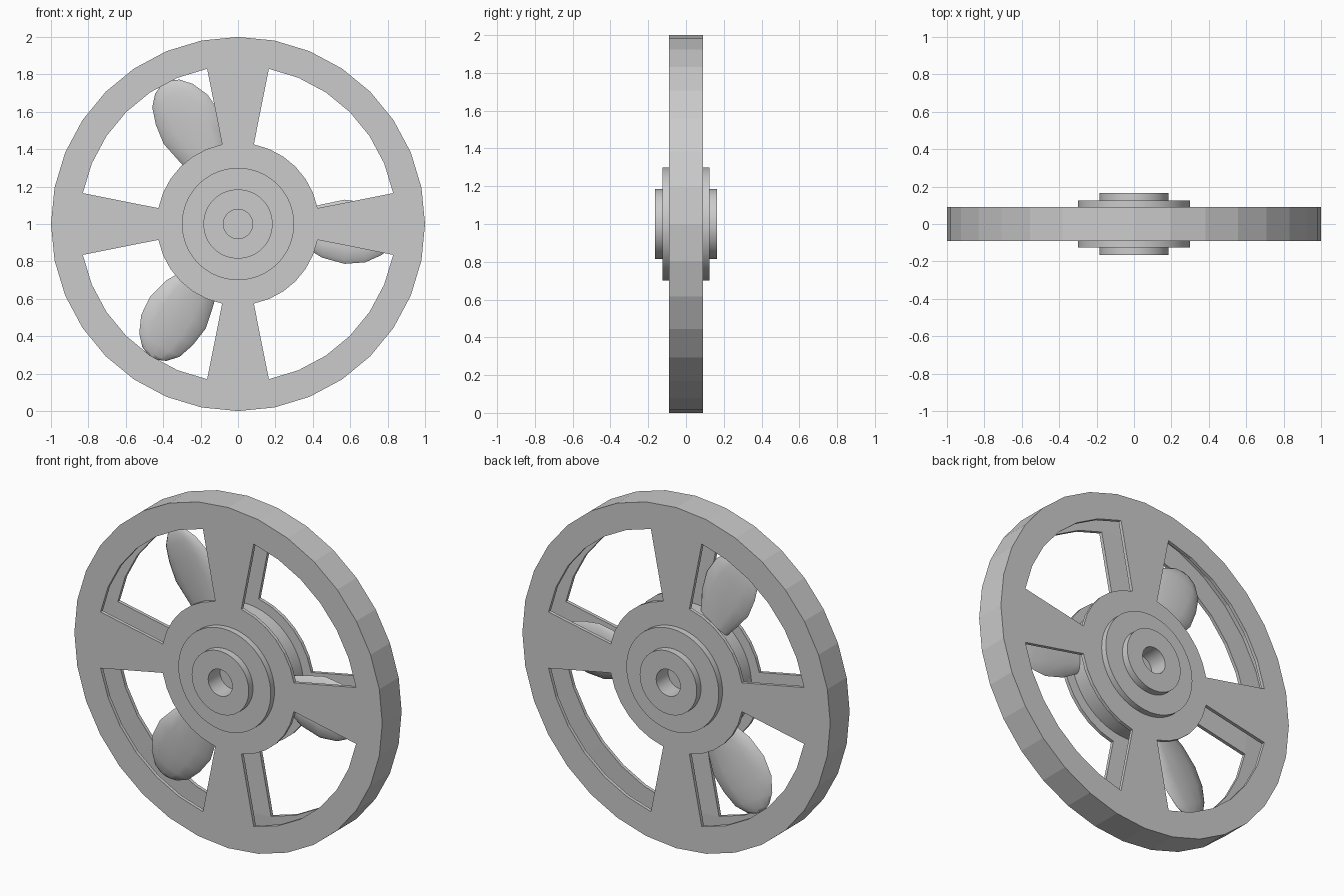
import bpy, bmesh
from math import sin, cos, pi, radians

if "Cube" in bpy.data.objects:
    bpy.data.objects.remove(bpy.data.objects["Cube"])

CZ = 1.0      # axle height
SIDES = 32    # facets of the casing


def finish(name, bm, smooth=None):
    me = bpy.data.meshes.new(name)
    bm.to_mesh(me)
    bm.free()
    ob = bpy.data.objects.new(name, me)
    bpy.context.collection.objects.link(ob)
    if smooth:
        bpy.ops.object.select_all(action='DESELECT')
        ob.select_set(True)
        bpy.context.view_layer.objects.active = ob
        bpy.ops.object.shade_smooth_by_angle(angle=radians(smooth))
    return ob


def lathe(name, profile, seg=64):
    """Spin (radius, y) points about the y axis through the axle."""
    bm = bmesh.new()
    rings = []
    for r, y in profile:
        if r == 0:
            rings.append([bm.verts.new((0, y, CZ))] * seg)
        else:
            rings.append([bm.verts.new((r * cos(2 * pi * i / seg), y, CZ + r * sin(2 * pi * i / seg)))
                          for i in range(seg)])
    for a, b in zip(rings, rings[1:]):
        for i in range(seg):
            j = (i + 1) % seg
            bm.faces.new(list(dict.fromkeys((a[i], b[i], b[j], a[j]))))
    bmesh.ops.recalc_face_normals(bm, faces=bm.faces)
    return finish(name, bm, 30)


# casing: two four-spoked plates joined by the outer band
bm = bmesh.new()
radii = (0.28, 0.434, 0.846, 1.0)
step = 2 * pi / SIDES
sides = []
for y in (-0.09, 0.09):
    rings = [[bm.verts.new((r * cos(i * step), y, CZ + r * sin(i * step)))
              for i in range(SIDES)] for r in radii]
    sides.append(rings)
    for k in range(3):
        for i in range(SIDES):
            if k == 1 and i % 8 not in (0, 7):   # window openings
                continue
            j = (i + 1) % SIDES
            quad = [rings[k][i], rings[k + 1][i], rings[k + 1][j], rings[k][j]]
            bm.faces.new(quad if y < 0 else quad[::-1])
front, back = sides[0][3], sides[1][3]
for i in range(SIDES):
    j = (i + 1) % SIDES
    bm.faces.new((front[i], back[i], back[j], front[j]))
bmesh.ops.delete(bm, geom=[v for v in bm.verts if not v.link_faces], context='VERTS')
casing = finish("spoked_casing", bm)
mod = casing.modifiers.new("thickness", 'SOLIDIFY')
mod.thickness = 0.02
mod.offset = -1

# stepped hub caps with a blind axle hole
for name, s in (("front_hub_cap", -1), ("back_hub_cap", 1)):
    lathe(name, [(0, s * 0.055), (0.078, s * 0.055), (0.078, s * 0.165), (0.185, s * 0.165),
                 (0.185, s * 0.125), (0.3, s * 0.125), (0.3, s * 0.075)])

# rotor drum between the plates
lathe("rotor_drum", [(0.08, -0.065), (0.38, -0.065), (0.38, 0.065), (0.08, 0.065)])

# blades: radius, lower edge, upper edge, half thickness
STATIONS = [(0.35, -0.12, 0.08, 0.035), (0.45, -0.18, 0.105, 0.035), (0.57, -0.213, 0.13, 0.035),
            (0.68, -0.205, 0.115, 0.032), (0.77, -0.165, 0.085, 0.026), (0.825, -0.115, 0.035, 0.016),
            (0.845, -0.07, -0.01, 0.006)]
for n in range(3):
    a = n * 2 * pi / 3
    bm = bmesh.new()
    loops = []
    for u, lo, hi, t in STATIONS:
        loop = []
        for k in range(12):
            ang = 2 * pi * k / 12
            v = (lo + hi) / 2 + (hi - lo) / 2 * cos(ang)
            y = -0.025 + 0.13 * v + t * sin(ang)
            loop.append(bm.verts.new((u * cos(a) - v * sin(a), y, CZ + u * sin(a) + v * cos(a))))
        loops.append(loop)
    for p, q in zip(loops, loops[1:]):
        for k in range(12):
            m = (k + 1) % 12
            bm.faces.new((p[k], q[k], q[m], p[m]))
    bm.faces.new(loops[0])
    bm.faces.new(loops[-1])
    bmesh.ops.recalc_face_normals(bm, faces=bm.faces)
    finish(f"fan_blade_{n + 1}", bm, 60)
